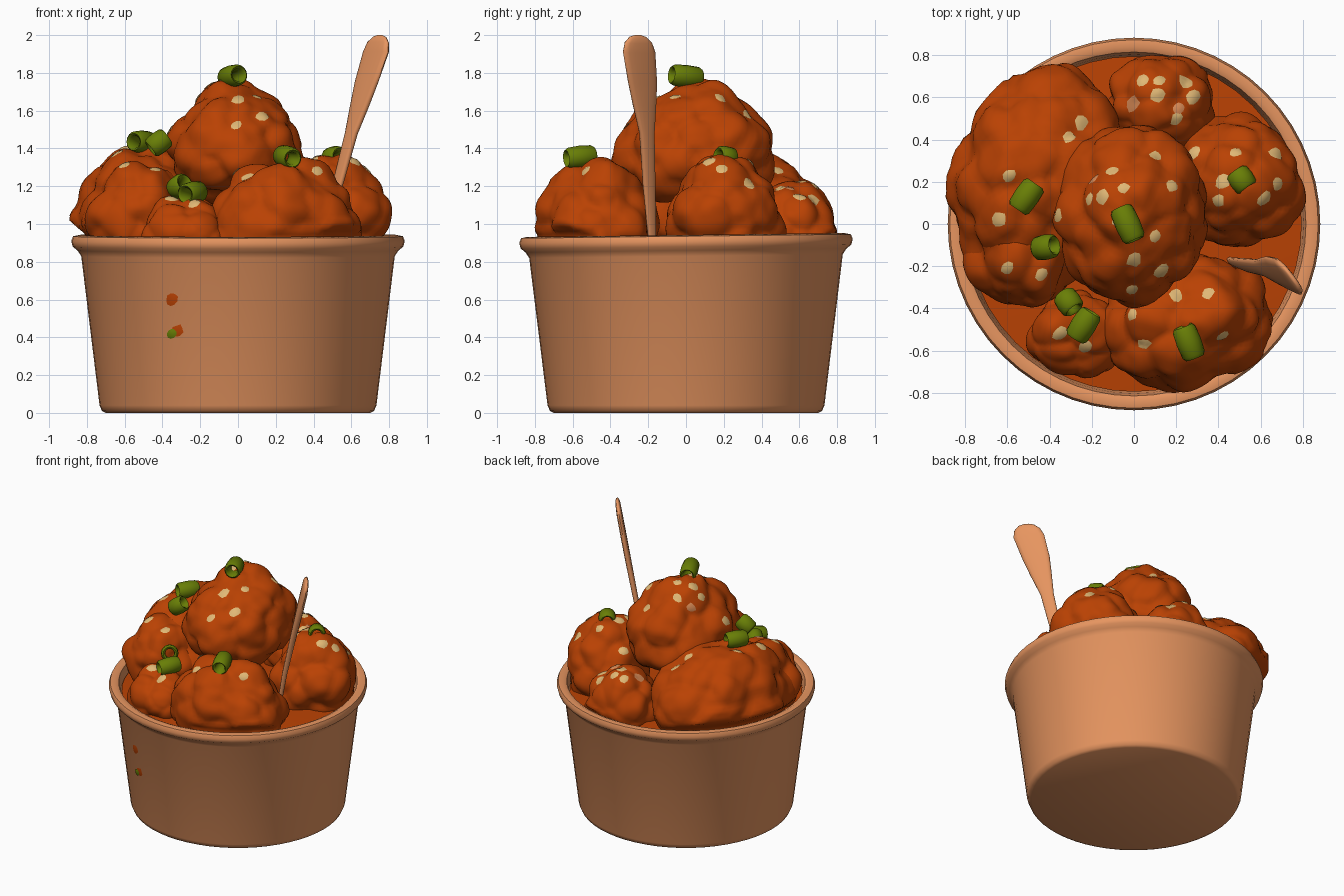
import bpy, bmesh, math, random
from mathutils import Vector, Matrix, noise
from mathutils.bvhtree import BVHTree

random.seed(4)
if "Cube" in bpy.data.objects:
    bpy.data.objects.remove(bpy.data.objects["Cube"])


def material(name, rgb):
    m = bpy.data.materials.new(name)
    m.use_nodes = True
    m.diffuse_color = (*rgb, 1)
    m.node_tree.nodes["Principled BSDF"].inputs["Base Color"].default_value = (*rgb, 1)
    return m


CARD = material("kraft_card", (0.82, 0.31, 0.12))
GLAZE = material("orange_glaze", (0.49, 0.054, 0.001))
GREEN = material("onion_green", (0.14, 0.21, 0.002))
SEED = material("sesame_cream", (0.75, 0.48, 0.18))
GLAZED_SEED = material("glazed_sesame", (0.68, 0.25, 0.09))


def finish(bm, name, mat, angle=50):
    bmesh.ops.recalc_face_normals(bm, faces=bm.faces)
    me = bpy.data.meshes.new(name)
    bm.to_mesh(me)
    bm.free()
    me.materials.append(mat)
    for p in me.polygons:
        p.use_smooth = True
    me.set_sharp_from_angle(angle=math.radians(angle))
    ob = bpy.data.objects.new(name, me)
    bpy.context.collection.objects.link(ob)
    return ob


def lathe(bm, profile, n, closed=False, mat=Matrix()):
    """Revolve (radius, height) points around z, capping open ends."""
    rings = [[bm.verts.new(mat @ Vector((r * math.cos(a), r * math.sin(a), z)))
              for a in (2 * math.pi * i / n for i in range(n))] for r, z in profile]
    pairs = list(zip(rings, rings[1:]))
    if closed:
        pairs.append((rings[-1], rings[0]))
    else:
        bm.faces.new(rings[0])
        bm.faces.new(rings[-1])
    for a, b in pairs:
        for i in range(n):
            j = (i + 1) % n
            bm.faces.new((a[i], a[j], b[j], b[i]))


# Paper tub with a rolled rim that rises slightly at the back
bm = bmesh.new()
lathe(bm, [(0.70, 0), (0.72, 0.01), (0.733, 0.04), (0.83, 0.83), (0.85, 0.86),
           (0.875, 0.88), (0.883, 0.91), (0.873, 0.935), (0.84, 0.942), (0.815, 0.93),
           (0.803, 0.88), (0.705, 0.04)], 56)
for v in bm.verts:
    if v.co.z > 0.8:
        v.co.z += 0.012 * v.co.y
tub = finish(bm, "paper_tub", CARD)

# Sauce filling the tub
bm = bmesh.new()
lathe(bm, [(0.72, 0.3), (0.795, 0.87), (0.4, 0.9)], 48)
finish(bm, "sauce_pool", GLAZE)


# Glazed lumpy pieces: name, centre, radii, spin, taper towards the top
PIECES = [
    ("top_piece", (-0.01, 0.05, 1.43), (0.35, 0.41, 0.335), 0, 0.25),
    ("left_piece", (-0.46, 0.23, 1.07), (0.40, 0.53, 0.35), -15, 0.16),
    ("left_front_piece", (-0.52, -0.12, 1.05), (0.27, 0.28, 0.27), 0, 0.12),
    ("right_piece", (0.5, 0.2, 1.04), (0.29, 0.31, 0.31), 0, 0.15),
    ("front_piece", (0.25, -0.47, 1.03), (0.41, 0.30, 0.32), 8, 0.18),
    ("small_front_piece", (-0.27, -0.52, 0.95), (0.23, 0.20, 0.18), 0, 0.05),
    ("back_piece", (0.12, 0.57, 0.98), (0.25, 0.23, 0.24), 0, 0.18),
]


def lumpy(name, centre, radii, spin, taper):
    bm = bmesh.new()
    bmesh.ops.create_icosphere(bm, subdivisions=5, radius=1)
    turn = Matrix.Rotation(math.radians(spin), 3, 'Z')
    for v in bm.verts:
        u = v.co.normalized()
        k = 1 - taper * u.z
        p = turn @ Vector((u.x * radii[0] * k, u.y * radii[1] * k, u.z * radii[2]))
        q = p + Vector(centre)
        # rounded nodules over a broad swell
        d = min(noise.voronoi(q * 5.2)[0][0], 0.8)
        bump = 0.075 * (0.3 - d * d) + 0.035 * noise.noise(q * 4) + 0.016 * noise.noise(q * 11)
        v.co = q + (turn @ u) * bump
        # the lower part stays inside the tub wall
        reach = math.hypot(v.co.x, v.co.y)
        limit = 0.8 if v.co.z < 0.94 else min(0.8 + 1.3 * (v.co.z - 0.94), 0.92)
        if reach > limit:
            v.co.x *= limit / reach
            v.co.y *= limit / reach
    return finish(bm, name, GLAZE, 180)


pieces = [lumpy(*p) for p in PIECES]


def surface(objects):
    verts, faces = [], []
    for ob in objects:
        base = len(verts)
        verts += [v.co.copy() for v in ob.data.vertices]
        faces += [[i + base for i in p.vertices] for p in ob.data.polygons]
    return BVHTree.FromPolygons(verts, faces)


def patch(bm, tree, start, direction, radius, lift=0.006, n=9):
    """Thin irregular plate that follows the surface hit by a ray."""
    hit, normal, _, _ = tree.ray_cast(Vector(start), Vector(direction))
    side = normal.orthogonal().normalized()
    other = normal.cross(side)
    mid = bm.verts.new(hit + normal * lift)
    rings = []
    for f in (0.55, 1):
        ring = []
        for i in range(n):
            a = 2 * math.pi * i / n
            r = radius * f * random.uniform(0.85, 1.15)
            p, nn, _, _ = tree.find_nearest(hit + side * r * math.cos(a) + other * r * 0.85 * math.sin(a))
            ring.append(bm.verts.new(p + nn * lift * (1 if f < 1 else 0.5)))
        rings.append(ring)
    a, b = rings
    for i in range(n):
        j = (i + 1) % n
        bm.faces.new((mid, a[i], a[j]))
        bm.faces.new((a[i], b[i], b[j], a[j]))


# Sesame seeds scattered on the pieces (x, y)
SEEDS = [(-.1, .25), (.1, .32), (-.15, .13), (-.21, .12), (-.07, .02), (-.05, .17),
         (.1, -.06), (.13, -.22), (0, -.17), (.18, .18), (-.25, .48), (-.31, .41), (-.59, .23),
         (-.64, .02), (-.36, .04), (-.44, -.24), (-.6, -.21), (.28, .34), (.48, .34), (.67, .33),
         (.68, .19), (.62, .12), (.42, .2), (.4, .11), (.2, -.34), (.35, -.33), (-.01, -.43),
         (.05, -.57), (.42, -.53), (-.35, -.52), (-.23, -.58), (.04, .68), (.11, .61), (.12, .68),
         (.24, .67), (.28, .6), (.2, .5), (-.01, -.31)]
GLAZED_SEEDS = [(-.19, .21), (0, .57), (.21, .55)]
tree = surface(pieces)
for name, mat, spots in (("sesame_seeds", SEED, SEEDS),
                         ("glazed_sesame_seeds", GLAZED_SEED, GLAZED_SEEDS)):
    bm = bmesh.new()
    for x, y in spots:
        patch(bm, tree, (x, y, 3), (0, 0, -1), random.uniform(0.032, 0.042))
    finish(bm, name, mat, 180)

# Small splashes on the tub wall
wall = surface([tub])
for name, mat, spots in (("sauce_splashes", GLAZE, [(-.35, .6, .036), (-.32, .435, .036)]),
                         ("green_splash", GREEN, [(-.35, .42, .028)])):
    bm = bmesh.new()
    for x, z, r in spots:
        patch(bm, wall, (x, -2, z), (0, 1, 0), r, 0.004 if mat is GLAZE else 0.009)
    finish(bm, name, mat, 180)

# Hollow spring onion rings: centre, axis, length
ONIONS = [((-.03, 0, 1.782), (.4, -.9, .1), .17), ((-.51, .13, 1.435), (.55, .8, 0), .15),
          ((.51, .21, 1.352), (.5, -.7, .1), .1), ((-.42, -.11, 1.43), (.8, .15, .6), .11),
          ((-.31, -.37, 1.2), (.5, -.7, .35), .1), ((-.24, -.48, 1.165), (.5, .8, .1), .15),
          ((.26, -.56, 1.355), (.35, -.9, -.1), .16)]
bm = bmesh.new()
for centre, axis, length in ONIONS:
    m = Matrix.Translation(centre) @ Vector(axis).to_track_quat('Z', 'Y').to_matrix().to_4x4()
    h = length / 2
    lathe(bm, [(.045, -h), (.056, -h * .8), (.06, 0), (.056, h * .8), (.045, h), (.033, h * .85),
               (.03, 0), (.033, -h * .85)], 16, True, m)
finish(bm, "spring_onion_rings", GREEN, 75)

# Flat wooden spoon: centre, half width, half thickness per section
SPOON = [((.45, -.175, .85), .02, .012), ((.525, -.195, 1.2), .038, .017),
         ((.60, -.207, 1.48), .046, .02), ((.645, -.22, 1.63), .075, .021),
         ((.68, -.23, 1.75), .095, .021), ((.73, -.248, 1.91), .107, .02),
         ((.742, -.252, 1.96), .09, .018), ((.75, -.254, 1.99), .055, .012),
         ((.751, -.255, 2.0), .02, .005)]
wide = Vector((.6, -.8, 0))
thin = Vector((.8, .6, -.25)).normalized()
bm = bmesh.new()
rings = []
for centre, w, t in SPOON:
    ring = []
    for i in range(16):
        a = math.pi * i / 8
        c, s = math.cos(a), math.sin(a)
        p = Vector(centre) + wide * w * c + thin * t * math.copysign(abs(s) ** 0.6, s)
        p.z = min(p.z, 2)
        ring.append(bm.verts.new(p))
    rings.append(ring)
for a, b in zip(rings, rings[1:]):
    for i in range(16):
        j = (i + 1) % 16
        bm.faces.new((a[i], a[j], b[j], b[i]))
bm.faces.new(rings[0])
bm.faces.new(rings[-1])
finish(bm, "wooden_spoon", CARD, 60)
